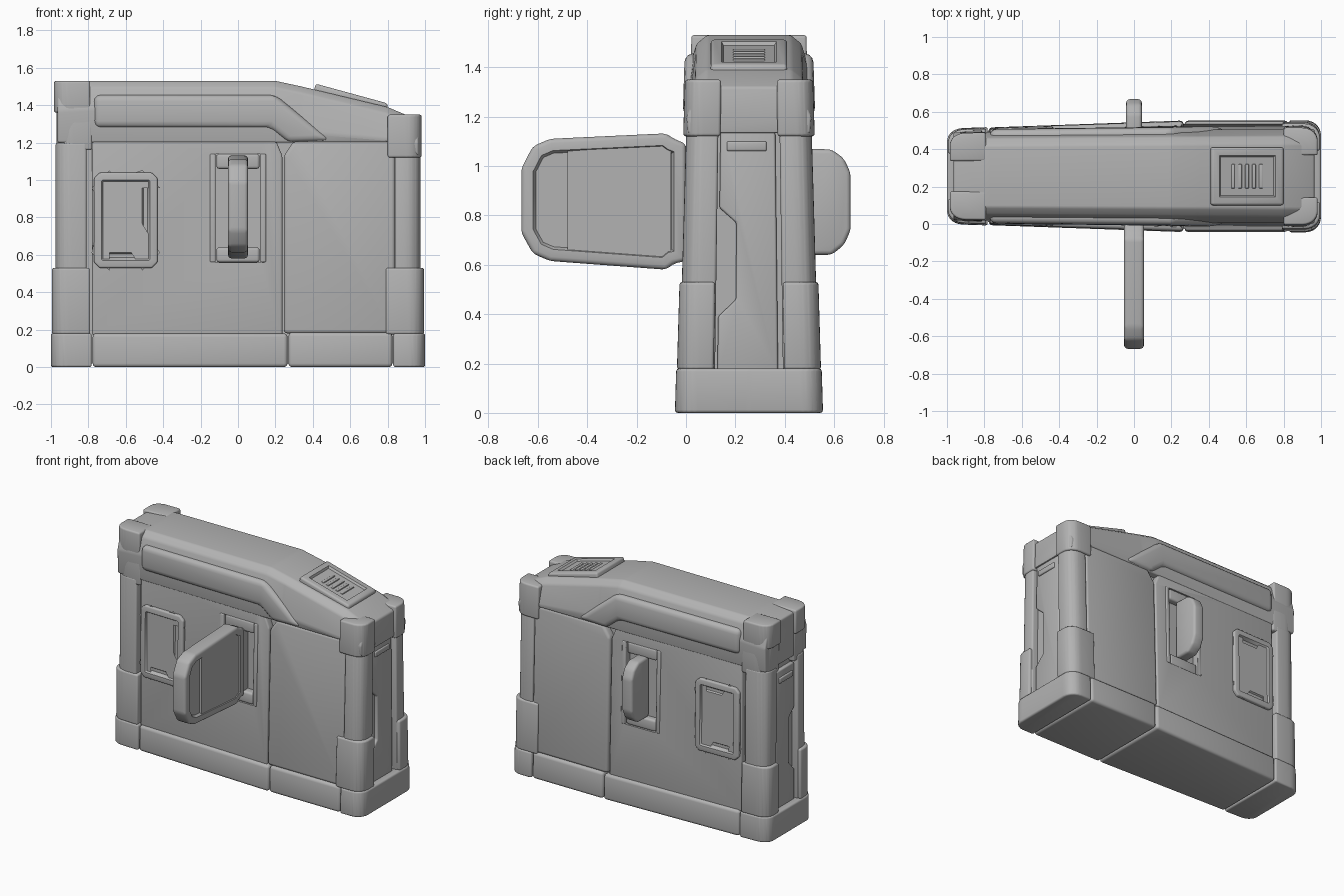
import bpy, bmesh, math
from mathutils import Vector

if "Cube" in bpy.data.objects:
    bpy.data.objects.remove(bpy.data.objects["Cube"], do_unlink=True)

CENTRE = 0.255  # depth of the body's middle plane

grey = bpy.data.materials.new("warm_grey_metal")
grey.use_nodes = True
colour = (0.45, 0.45, 0.45, 1)
grey.diffuse_color = colour
grey.node_tree.nodes["Principled BSDF"].inputs["Base Color"].default_value = colour


def warp(co):
    """Widen the body towards its left end and lean its walls inward."""
    t = min(max((co.x + 1) / 1.24, 0), 1)
    scale = (0.85 + 0.15 * t) * (1 - (0.03 + 0.07 * t) * co.z)
    return Vector((co.x, CENTRE + co.y * scale, co.z))


def finish(name, bm, bevel=0.0, insets=(), facing=None, body=True, segments=3):
    bmesh.ops.recalc_face_normals(bm, faces=bm.faces[:])
    if bevel:
        bmesh.ops.bevel(bm, geom=bm.edges[:], offset=bevel, segments=segments,
                        profile=0.5, affect='EDGES', clamp_overlap=True)
    bm.normal_update()
    # Sink or raise panels in the largest faces that look along the given axes
    for axis in facing or ():
        axis = Vector(axis)
        face = max((f for f in bm.faces if f.normal.dot(axis) > 0.9),
                   key=lambda f: f.calc_area())
        for thickness, depth in insets:
            bmesh.ops.inset_individual(bm, faces=[face], thickness=thickness,
                                       use_even_offset=True)
            bmesh.ops.inset_individual(bm, faces=[face], thickness=abs(depth) * 0.6,
                                       depth=depth, use_even_offset=True)
    if body:
        for v in bm.verts:
            v.co = warp(v.co)
    mesh = bpy.data.meshes.new(name)
    bm.to_mesh(mesh)
    bm.free()
    mesh.materials.append(grey)
    obj = bpy.data.objects.new(name, mesh)
    bpy.context.collection.objects.link(obj)
    smooth(obj)
    return obj


def smooth(obj):
    bpy.ops.object.select_all(action='DESELECT')
    obj.select_set(True)
    bpy.context.view_layer.objects.active = obj
    bpy.ops.object.shade_smooth_by_angle(angle=math.radians(38))


def prism(name, plane, pts, lo, hi, bevel=0.0, **options):
    """Extrude an outline drawn in the xy, xz or yz plane from lo to hi."""
    place = {"xy": lambda a, b, c: (a, b, c), "xz": lambda a, b, c: (a, c, b),
             "yz": lambda a, b, c: (c, a, b)}[plane]
    bm = bmesh.new()
    rings = [[bm.verts.new(place(a, b, c)) for a, b in pts] for c in (lo, hi)]
    for ring in rings:
        bm.faces.new(ring)
    for i in range(len(pts)):
        j = (i + 1) % len(pts)
        bm.faces.new((rings[0][i], rings[0][j], rings[1][j], rings[1][i]))
    return finish(name, bm, bevel, **options)


def rect(a, b, c, d):
    return [(a, c), (b, c), (b, d), (a, d)]


def corner(sx, sy, x0, x1, d0, d1, r=0.08):
    """Plan outline of a block with one rounded outer corner."""
    arc = [(x1 - r + r * math.cos(a), d1 - r + r * math.sin(a))
           for a in (math.radians(18 * k) for k in range(6))]
    return [(sx * x, sy * y) for x, y in [(x0, d0), (x1, d0)] + arc + [(x0, d1)]]


# Inner body
prism("inner_body", "xy", rect(-0.93, 0.93, -0.23, 0.23), 0.02, 1.22)

# Roof shell, lofted along x: x, shoulder height, top height
bm = bmesh.new()
rings = []
for x, shoulder, top in [(-0.965, 1.37, 1.515), (-0.78, 1.38, 1.53), (0.2, 1.38, 1.53),
                         (0.34, 1.26, 1.5), (0.8, 1.22, 1.39), (0.965, 1.2, 1.32)]:
    half = [(0.28, 1.2 if x < 0.9 else 1.13), (0.288, shoulder),
            (0.25, top - 0.035), (0.2, top)]
    ring = half + [(-d, z) for d, z in reversed(half)]
    rings.append([bm.verts.new((x, d, z)) for d, z in ring])
for a, b in zip(rings, rings[1:]):
    for i in range(len(a)):
        j = (i + 1) % len(a)
        bm.faces.new((a[i], a[j], b[j], b[i]))
bm.faces.new(rings[0])
bm.faces.new(rings[-1])
finish("roof_shell", bm, 0.012)

# Base band in sections, with rounded end blocks
prism("base_middle", "xy", rect(-0.777, 0.265, -0.298, 0.298), 0, 0.18, 0.02)
prism("base_left", "xy", rect(0.27, 0.825, -0.298, 0.298), 0, 0.185, 0.02)
for sx, x0, side in ((1, 0.83, "left"), (-1, 0.782, "right")):
    outer = corner(sx, 1, x0, 1.0, 0, 0.3)[1:]
    plan = outer + [(x, -y) for x, y in reversed(outer[1:])]
    prism("base_end_" + side, "xy", plan, 0, 0.18, 0.02)

for s, side in ((-1, "front"), (1, "back")):
    out = [(0, s, 0)]

    # Main side panel with the handle slot cut through it
    panel = prism("main_panel_" + side, "xz",
                  [(-0.78, 0.17), (0.237, 0.17), (0.237, 1.13), (0.17, 1.29), (-0.78, 1.29)],
                  s * 0.2, s * 0.276, 0.012)
    cutter = prism("slot_cutter", "xz", rect(-0.12, 0.12, 0.56, 1.14), s * 0.15, s * 0.4)
    cutter.hide_render = True
    mod = panel.modifiers.new("slot", 'BOOLEAN')
    mod.operation = 'DIFFERENCE'
    mod.solver = 'EXACT'
    mod.object = cutter
    smooth(panel)
    bpy.ops.object.modifier_apply(modifier=mod.name)
    bpy.data.objects.remove(cutter, do_unlink=True)
    smooth(panel)

    # Raised ribs beside the slot and brackets at its ends
    for x in (-0.135, 0.135):
        prism("slot_rib_" + side, "xz", rect(x - 0.015, x + 0.015, 0.56, 1.14),
              s * 0.22, s * 0.284, 0.008)
    for z in (0.56, 1.06):
        prism("handle_bracket_" + side, "xz", rect(-0.115, 0.115, z, z + 0.08),
              s * 0.2, s * 0.275, 0.015)

    # Door panel
    prism("door_panel_" + side, "xz",
          [(0.245, 0.18), (0.84, 0.18), (0.84, 1.21), (0.3, 1.21), (0.245, 1.13)],
          s * 0.2, s * 0.284, 0.02)

    # Padded roll under the roof edge, dropping diagonally to the door
    prism("roof_roll_" + side, "xz",
          [(-0.77, 1.28), (0.17, 1.28), (0.27, 1.2), (0.5, 1.21), (0.2, 1.455), (-0.77, 1.455)],
          s * 0.2, s * 0.305, 0.035)

    # Framed window plate
    prism("window_plate_" + side, "xz",
          [(-0.77, 0.56), (-0.74, 0.53), (-0.46, 0.53), (-0.43, 0.56), (-0.43, 1.01),
           (-0.46, 1.04), (-0.74, 1.04), (-0.77, 1.01)],
          s * 0.22, s * 0.3, 0.01, insets=[(0.03, -0.025), (0.02, 0.012)], facing=out)

    # Corner columns, lower sleeves and top caps
    for sx, end in ((1, "left"), (-1, "right")):
        x0, top = (0.84, 1.15) if sx > 0 else (0.81, 1.2)
        tag = "_" + side + "_" + end
        prism("corner_column" + tag, "xy", corner(sx, s, x0, 0.975, 0.14, 0.287),
              0.17, top, 0.015)
        prism("corner_sleeve" + tag, "xy", corner(sx, s, 0.79, 0.995, 0.145, 0.297),
              0.175, 0.53, 0.03)
    prism("top_cap_left_" + side, "xy", corner(1, s, 0.8, 0.982, 0.13, 0.3),
          1.12, 1.35, 0.05)
    prism("upper_column_right_" + side, "xy", corner(-1, s, 0.78, 0.97, 0.1, 0.285),
          1.16, 1.4, 0.02)
    prism("top_cap_right_" + side, "xy", corner(-1, s, 0.79, 0.985, 0.1, 0.285),
          1.36, 1.53, 0.06)

# Notched end panels between the columns
notched = [(0.12, 1.15), (-0.13, 1.15), (-0.13, 0.83), (-0.055, 0.77), (-0.055, 0.46),
           (-0.13, 0.39), (-0.13, 0.17), (0.12, 0.17)]
for sx, end in ((1, "left"), (-1, "right")):
    prism("end_panel_" + end, "yz", notched, sx * 0.9, sx * 0.955, 0.01)
    prism("end_latch_" + end, "yz", rect(-0.1, 0.08, 1.06, 1.1), sx * 0.94, sx * 0.965, 0.008)

# Long front handle with a sunken grip
prism("front_handle", "yz",
      [(0.0, 1.09), (-0.05, 1.11), (-0.08, 1.132), (-0.55, 1.11), (-0.62, 1.08),
       (-0.667, 0.99), (-0.667, 0.73), (-0.62, 0.645), (-0.55, 0.615), (-0.08, 0.58),
       (-0.05, 0.605), (0.0, 0.615)],
      -0.053, 0.053, 0.018, body=False, insets=[(0.03, -0.018)],
      facing=[(1, 0, 0), (-1, 0, 0)])
prism("front_handle_web", "yz",
      [(-0.48, 0.66), (-0.06, 0.63), (-0.06, 1.09), (-0.48, 1.06)],
      -0.048, 0.048, body=False)
prism("front_handle_root", "yz", rect(-0.06, 0.06, 0.62, 1.08), -0.04, 0.04, 0.01, body=False)

# Short back handle
prism("back_handle", "yz",
      [(0.47, 1.07), (0.59, 1.067), (0.64, 1.03), (0.667, 0.97), (0.667, 0.74),
       (0.64, 0.68), (0.59, 0.64), (0.47, 0.64)],
      -0.042, 0.042, 0.018, body=False)

# Sloping vent on the roof with slats
prism("vent_frame", "xz", [(0.4, 1.45), (0.415, 1.515), (0.8, 1.41), (0.8, 1.35)],
      0.1, 0.41, 0.014, body=False, insets=[(0.03, -0.014)], facing=[(0.26, 0, 0.965)])
for i in range(5):
    x = 0.53 + 0.037 * i
    z = 1.505 - 0.273 * (x - 0.415)
    prism("vent_slat", "xz", rect(x - 0.01, x + 0.01, z - 0.02, z), 0.19, 0.32, 0.004,
          body=False)
